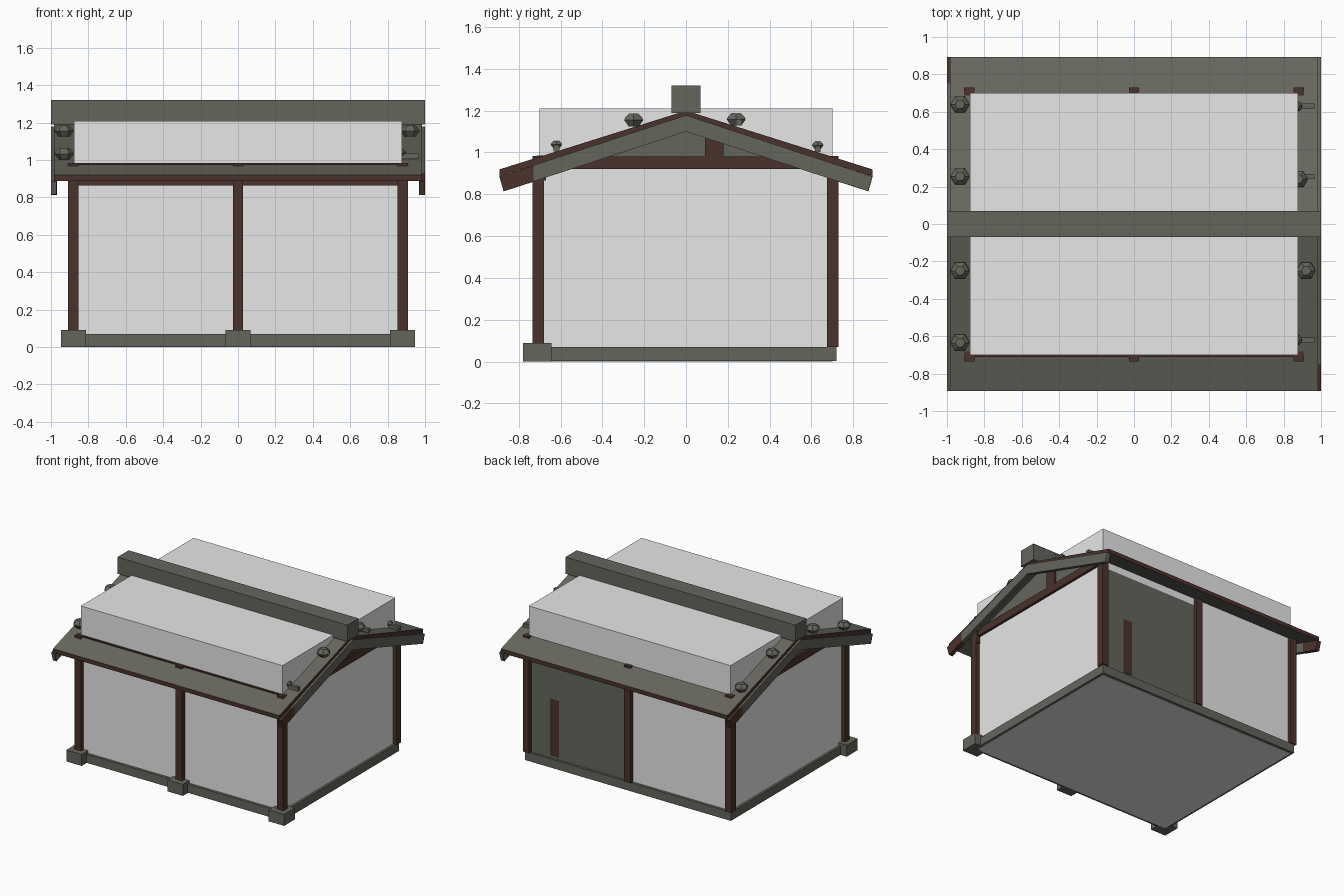
import bpy, math
from mathutils import Matrix

if "Cube" in bpy.data.objects:
    bpy.data.objects.remove(bpy.data.objects["Cube"])


def mat(name, rgb):
    m = bpy.data.materials.new(name)
    m.diffuse_color = (*rgb, 1)
    m.use_nodes = True
    m.node_tree.nodes["Principled BSDF"].inputs["Base Color"].default_value = m.diffuse_color
    return m


PALE = mat("pale grey", (0.8, 0.8, 0.8))
STONE = mat("grey green stone", (0.126, 0.133, 0.108))
ROOF = mat("roof grey", (0.138, 0.138, 0.114))
BROWN = mat("dark brown wood", (0.070, 0.032, 0.024))


def mesh(name, verts, faces, m):
    me = bpy.data.meshes.new(name)
    me.from_pydata(verts, [], faces)
    me.materials.append(m)
    ob = bpy.data.objects.new(name, me)
    bpy.context.collection.objects.link(ob)
    return ob


def prism(name, profile, x0, x1, m):
    """Extrude a counter-clockwise (y, z) profile along x."""
    n = len(profile)
    verts = [(x, y, z) for x in (x0, x1) for y, z in profile]
    faces = [tuple(reversed(range(n))), tuple(range(n, 2 * n))]
    faces += [(i, (i + 1) % n, n + (i + 1) % n, n + i) for i in range(n)]
    return mesh(name, verts, faces, m)


def box(name, x0, x1, y0, y1, z0, z1, m):
    return prism(name, [(y0, z0), (y1, z0), (y1, z1), (y0, z1)], x0, x1, m)


SLOPE = 0.315
RIDGE = 1.20


def top(y):
    return RIDGE - SLOPE * abs(y)


# main block and foundation
box("main_block", -0.877, 0.877, -0.70, 0.70, 0.0, 1.21, PALE)
box("foundation_slab", -0.895, 0.895, -0.72, 0.72, 0.002, 0.07, STONE)
box("back_wall_panel", 0.03, 0.85, 0.69, 0.703, 0.07, 0.89, STONE)
box("back_door_plank", 0.61, 0.69, 0.70, 0.706, 0.09, 0.53, BROWN)

# posts, with footings along the front
for x in (-0.88, 0, 0.88):
    box("footing", x - 0.067, x + 0.067, -0.78, -0.643, 0, 0.09, STONE)
    for y in (-0.707, 0.702):
        box("post", x - 0.028, x + 0.028, y - 0.028, y + 0.028, 0.07, 0.984, BROWN)

# front wall plate, tie beams and gable walls
box("wall_plate", -0.908, 0.908, -0.712, -0.67, 0.865, 0.985, BROWN)
for s in (-1, 1):
    x = s * 0.877
    box("tie_beam", x - 0.02, x + 0.02, -0.70, 0.70, 0.92, 0.98, BROWN)
    prism("gable_wall", [(-0.66, 0.97), (0.66, 0.97), (0, 1.175)], x - 0.006, x + 0.006, STONE)
box("gable_strut", 0.86, 0.895, 0.09, 0.18, 0.97, 1.12, BROWN)

# roof: wooden edges, grey upper skin, stone coloured underside
E = 0.892
roof = prism("roof", [(-E, top(E) - 0.032), (0, RIDGE - 0.032), (E, top(E) - 0.032),
                      (E, top(E)), (0, RIDGE), (-E, top(E))], -0.984, 0.984, BROWN)
roof.data.materials.append(ROOF)
roof.data.materials.append(STONE)
for p in roof.data.polygons:
    if p.normal.z > 0.5:
        p.material_index = 1
    elif p.normal.z < -0.5:
        p.material_index = 2

# barge boards at both gable ends, cut square to the slope
for s in (-1, 1):
    prism("barge_board", [(-0.87, 0.815), (0, 1.10), (0.87, 0.815), (0.892, 0.885),
                          (0, 1.178), (-0.892, 0.885)],
          s * 0.985 - 0.015, s * 0.985 + 0.015, STONE)
    # bare wooden tail on one end of each board
    tail = [(-0.872, 0.814), (-0.73, 0.860), (-0.73, 0.938), (-0.893, 0.886)]
    if s < 0:
        tail = [(-y, z) for y, z in reversed(tail)]
    prism("barge_tail", tail, s * 0.985 - 0.016, s * 0.985 + 0.016, BROWN)

# ridge beam
box("ridge_beam", -1.0, 1.0, -0.07, 0.07, 1.19, 1.32, STONE)


# faceted weight stones on the roof ends
def stone(x, y, r):
    rings = [(0.55, -0.028), (1.0, 0.0), (0.9, 0.012), (0.5, 0.03)]
    verts = [(r * k * math.cos(i * math.pi / 3), r * k * math.sin(i * math.pi / 3), h * r / 0.05)
             for k, h in rings for i in range(6)]
    faces = [tuple(reversed(range(6))), tuple(range(18, 24))]
    faces += [(a * 6 + i, a * 6 + (i + 1) % 6, a * 6 + 6 + (i + 1) % 6, a * 6 + 6 + i)
              for a in range(3) for i in range(6)]
    ob = mesh("roof_stone", verts, faces, STONE)
    ob.matrix_world = Matrix.Translation((x, y, top(y) + 0.033))


for y in (-0.635, -0.25, 0.255, 0.64):
    stone(-0.93, y, 0.052)
stone(0.92, -0.25, 0.052)
stone(0.88, 0.24, 0.05)
box("stone_peg", 0.87, 0.965, 0.24, 0.268, 1.13, 1.16, STONE)
for y in (-0.62, 0.63):
    stone(0.87, y, 0.03)
    box("stone_peg", 0.87, 0.965, y - 0.014, y + 0.014, top(y), top(y) + 0.03, STONE)
